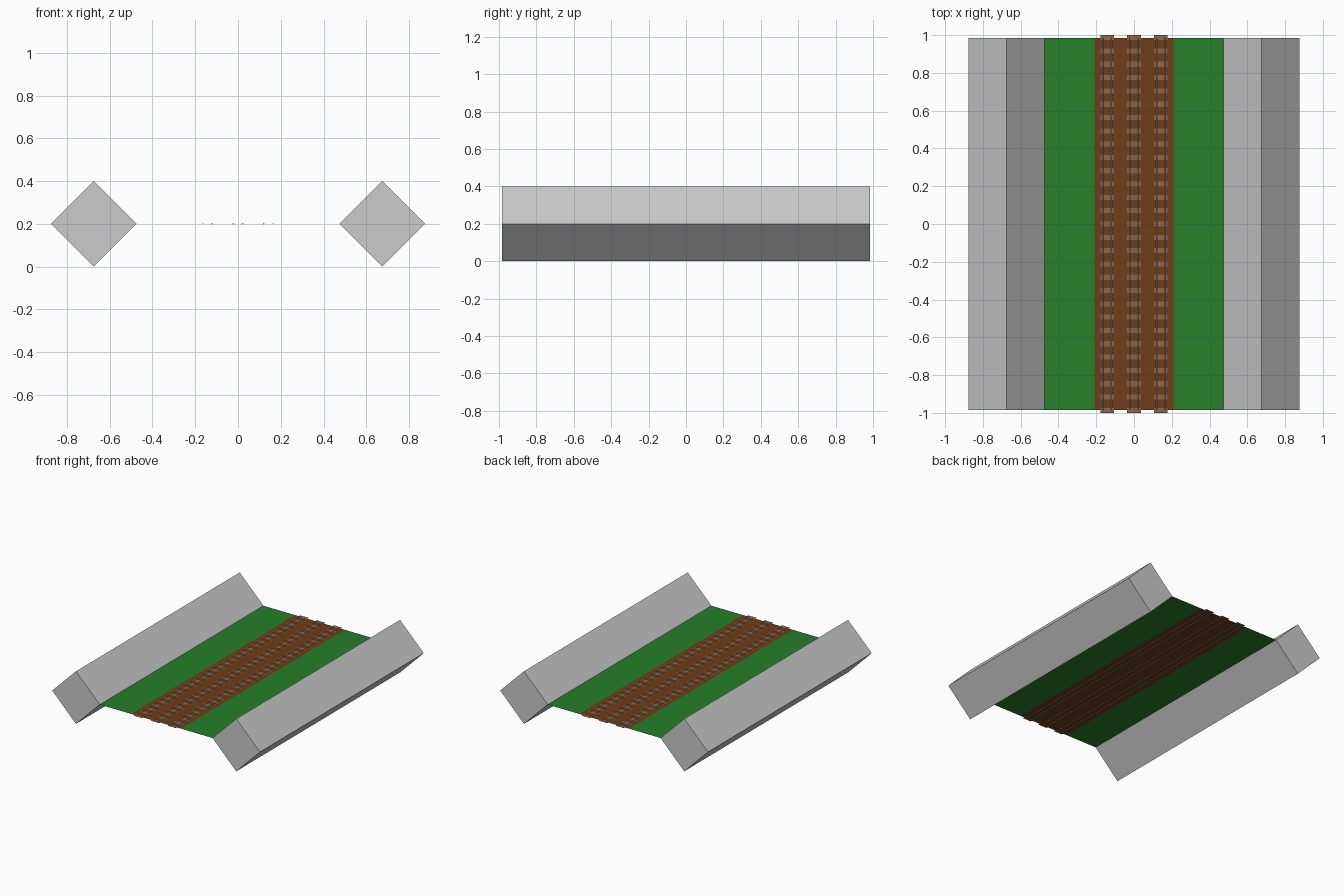
import bpy

if "Cube" in bpy.data.objects:
    bpy.data.objects.remove(bpy.data.objects["Cube"])

HALF = 0.985   # half length of the strip
LEVEL = 0.2    # ground height


def material(name, color):
    m = bpy.data.materials.new(name)
    m.diffuse_color = (*color, 1)
    m.use_nodes = True
    m.node_tree.nodes["Principled BSDF"].inputs["Base Color"].default_value = m.diffuse_color
    return m


def make(name, verts, faces, mat=None):
    me = bpy.data.meshes.new(name)
    me.from_pydata(verts, [], faces)
    ob = bpy.data.objects.new(name, me)
    bpy.context.collection.objects.link(ob)
    if mat:
        me.materials.append(mat)
    return ob


def sheet(name, x0, x1, y0, y1, z, mat):
    return make(name, [(x0, y0, z), (x1, y0, z), (x1, y1, z), (x0, y1, z)],
                [(0, 1, 2, 3)], mat)


def diamond_bar(name, x, r, z, mat=None):
    # square bar turned on its edge, running along y
    ring = [(0, -r), (r, 0), (0, r), (-r, 0)]
    verts = [(x + dx, y, z + dz) for y in (-HALF, HALF) for dx, dz in ring]
    sides = [((i + 1) % 4, i, i + 4, (i + 1) % 4 + 4) for i in range(4)]
    return make(name, verts, [(0, 1, 2, 3), (7, 6, 5, 4)] + sides, mat)


grass = material("grass", (0.02, 0.21, 0.022))
dirt = material("dirt", (0.16, 0.048, 0.01))
wood = material("wood", (0.27, 0.13, 0.075))
steel = material("steel", (0.4, 0.4, 0.4))

# side walls
for side, s in (("left", -1), ("right", 1)):
    diamond_bar(side + "_wall", s * 0.675, 0.2, LEVEL)

# ground strips
sheet("left_grass", -0.475, -0.21, -HALF, HALF, LEVEL, grass)
sheet("right_grass", 0.21, 0.475, -HALF, HALF, LEVEL, grass)
sheet("track_bed", -0.21, 0.21, -HALF, HALF, LEVEL, dirt)

# three tracks: two rails and a row of flat sleepers each
for name, x in (("left", -0.142), ("middle", 0), ("right", 0.142)):
    for i, dx in enumerate((-0.022, 0.022)):
        diamond_bar(f"{name}_rail_{i + 1}", x + dx, 0.003, LEVEL, steel)
    row = sheet(name + "_sleepers", x - 0.036, x + 0.036,
                -1.0, -0.973, LEVEL + 0.001, wood)
    arr = row.modifiers.new("repeat", 'ARRAY')
    arr.count = 29
    arr.use_relative_offset = False
    arr.use_constant_offset = True
    arr.constant_offset_displace = (0, 1.973 / 28, 0)
